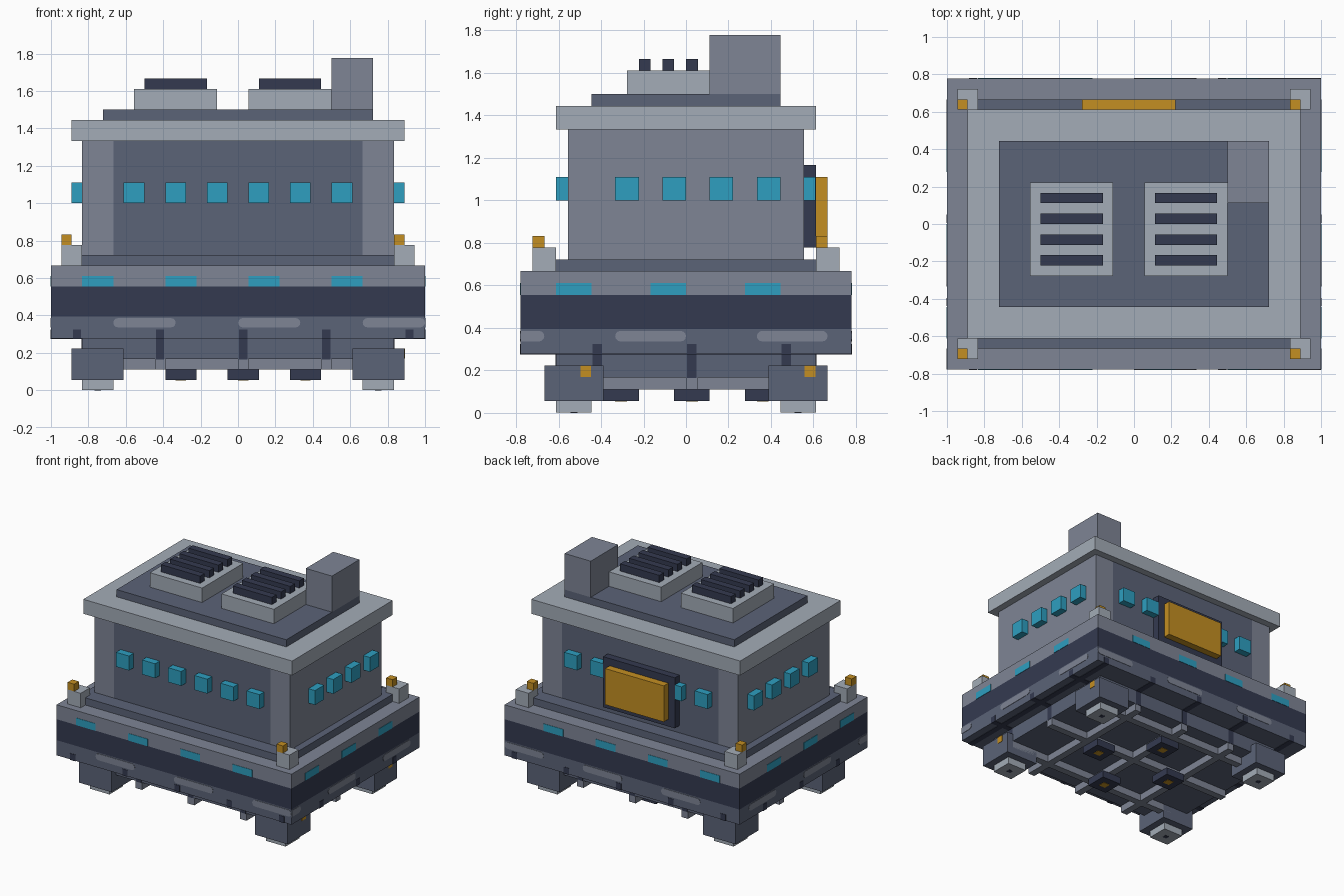
import bpy, bmesh, math

cube = bpy.data.objects.get("Cube")
if cube:
    bpy.data.objects.remove(cube, do_unlink=True)

U = 1 / 18  # one grid step; all sizes below are in steps


def make_material(name, hex_code):
    srgb = [int(hex_code[i:i + 2], 16) / 255 for i in (0, 2, 4)]
    lin = [c / 12.92 if c <= 0.04045 else ((c + 0.055) / 1.055) ** 2.4 for c in srgb]
    mat = bpy.data.materials.new(name)
    mat.use_nodes = True
    mat.diffuse_color = (*lin, 1)
    mat.node_tree.nodes["Principled BSDF"].inputs["Base Color"].default_value = (*lin, 1)
    return mat


DARK = make_material("dark steel", "5B6377")
MID = make_material("mid grey", "7E8595")
LIGHT = make_material("light grey", "A3ACB7")
NAVY = make_material("navy", "343A50")
CYAN = make_material("cyan glass", "2E9FC0")
AMBER = make_material("amber", "C48F22")


def finish(name, bm, mat):
    bmesh.ops.recalc_face_normals(bm, faces=bm.faces)
    mesh = bpy.data.meshes.new(name)
    bm.to_mesh(mesh)
    bm.free()
    mesh.materials.append(mat)
    ob = bpy.data.objects.new(name, mesh)
    bpy.context.collection.objects.link(ob)
    return ob


def box(name, mat, x, y, z):
    """Box from (min, max) ranges given in grid steps."""
    bm = bmesh.new()
    bmesh.ops.create_cube(bm, size=1)
    for v in bm.verts:
        v.co = [U * ((r[0] + r[1]) / 2 + c * (r[1] - r[0])) for c, r in zip(v.co, (x, y, z))]
    return finish(name, bm, mat)


def sym(a):
    return (-a, a)


def oval(name, mat, a, b, z, axis, sign):
    """Thin round-ended plate on a hull wall, cut off at the hull corners."""
    r = 0.45
    limit, wall = (18, 14) if axis == 0 else (14, 18)
    pts = []
    for i in range(14):
        t = math.pi * (i if i < 7 else i - 1) / 6 - math.pi / 2
        centre = b - r if i < 7 else a + r
        along = max(-limit, min(limit, centre + r * math.cos(t)))
        pts.append((along, z + r * math.sin(t)))
    bm = bmesh.new()
    verts = []
    for p, h in pts:
        d = sign * wall
        verts.append(bm.verts.new([U * c for c in ((p, d, h) if axis == 0 else (d, p, h))]))
    bmesh.ops.remove_doubles(bm, verts=verts, dist=1e-5)
    face = bm.faces.new(list(bm.verts))
    out = bmesh.ops.extrude_face_region(bm, geom=[face])
    moved = [g for g in out["geom"] if isinstance(g, bmesh.types.BMVert)]
    step = [0, 0, 0]
    step[1 - axis] = sign * 0.05 * U
    bmesh.ops.translate(bm, verts=moved, vec=step)
    finish(name, bm, mat)


# hull bands
box("hull_lower", DARK, sym(18), sym(14), (5, 7.1))
box("hull_stripe", NAVY, sym(18), sym(14), (7.1, 10))
box("hull_upper", MID, sym(18), sym(14), (10, 12))
box("plinth", DARK, sym(16), sym(12), (12, 13))
box("underbody", DARK, sym(15), sym(11), (3, 5))

# painted hull markings on all four walls
for sign in (-1, 1):
    d = sorted((sign * 14, sign * 14.05))
    for x in (-15, -7, 1, 9):
        box("hull_light", CYAN, (x, x + 3), d, (10, 11))
    for x in (-12, 0, 12):
        oval("hull_marking", MID, x, x + 6, 6.5, 0, sign)
    d = sorted((sign * 18, sign * 18.05))
    for y in (-11, -3, 5):
        box("hull_light", CYAN, d, (y, y + 3), (10, 11))
    for y in (-18, -6, 6):
        oval("hull_marking", MID, y, y + 6, 6.5, 1, sign)

# dark seams wrapping the underside
for k in (-16, -8, 0, 8, 16):
    band = (k + 0.1, k + 0.9)
    box("hull_seam", NAVY, band, sym(14.05), (4.95, 5.85))
    if abs(k) < 10:
        box("hull_seam", NAVY, sym(18.05), band, (4.95, 5.85))
        box("underbody_seam", NAVY, band, sym(11.05), (2.95, 5))
        box("underbody_seam", NAVY, sym(15.05), band, (2.95, 5))

# beams below the underbody
for k in (-8, 0, 8):
    box("long_beam", MID, (k, k + 1), sym(11), (2, 3))
    box("cross_beam", MID, sym(15), (k, k + 1), (2, 3))

# thruster pods
for x, y in ((5, -1), (-7, -1), (-1, 5), (-1, -7)):
    box("pod", NAVY, (x, x + 3), (y, y + 3), (1, 2.02))
    box("pod_lamp", AMBER, (x + 1, x + 2), (y + 1, y + 2), (0.95, 1.05))

# legs and feet
for x in (-16, 11):
    for y in (-12, 7):
        box("leg", DARK, (x, x + 5), (y, y + 5), (1, 4))
        box("leg_top", DARK, (x + 1, x + 4), (y + 1, y + 4), (4, 5))
        box("foot", LIGHT, (x + 1, x + 4), (y + 1, y + 4), (0.03, 1))
        box("foot_bolt", NAVY, (x + 2.2, x + 2.8), (y + 2.2, y + 2.8), (0, 0.1))
    # leg lamps sit on one side only
for y in (-9, 10):
    box("leg_lamp", AMBER, (16, 16.05), (y + 0.05, y + 0.95), (3.05, 4))

# corner posts with beacons
for x in (-17, 15):
    for y in (-13, 11):
        box("corner_post", LIGHT, (x, x + 2), (y, y + 2), (12, 14))
        box("beacon", AMBER, (x, x + 1), (y, y + 1), (14, 15))

# main building
box("building_core", DARK, sym(12), sym(10), (13, 24))
box("left_wing", MID, (12, 15), sym(10), (13, 24))
box("right_wing", MID, (-15, -12), sym(10), (13, 24))

# windows
for x in range(-11, 10, 4):
    box("front_window", CYAN, (x, x + 2), (-11, -10), (18, 20))
    box("back_window", CYAN, (x, x + 2), (10, 10.98), (18, 20))
for y in (-6, -2, 2, 6):
    box("left_window", CYAN, (15, 16), (y, y + 2), (18, 20))
    box("right_window", CYAN, (-16, -15), (y, y + 2), (18, 20))

# back panel
box("panel_frame", NAVY, (-6, 5), (10, 11), (14, 21))
box("panel_face", AMBER, (-5, 4), (11, 12), (15, 20))

# roof, vents and tower
box("roof", LIGHT, sym(16), sym(11), (24, 26))
box("roof_deck", DARK, sym(13), sym(8), (26, 27))
for x in (-10, 1):
    box("vent", LIGHT, (x, x + 8), (-5, 4), (27, 29))
    for y in (-4, -2, 0, 2):
        box("vent_louvre", NAVY, (x + 1, x + 7), (y, y + 1), (29, 30))
box("tower", MID, (9, 13), (2, 8), (27, 32))
